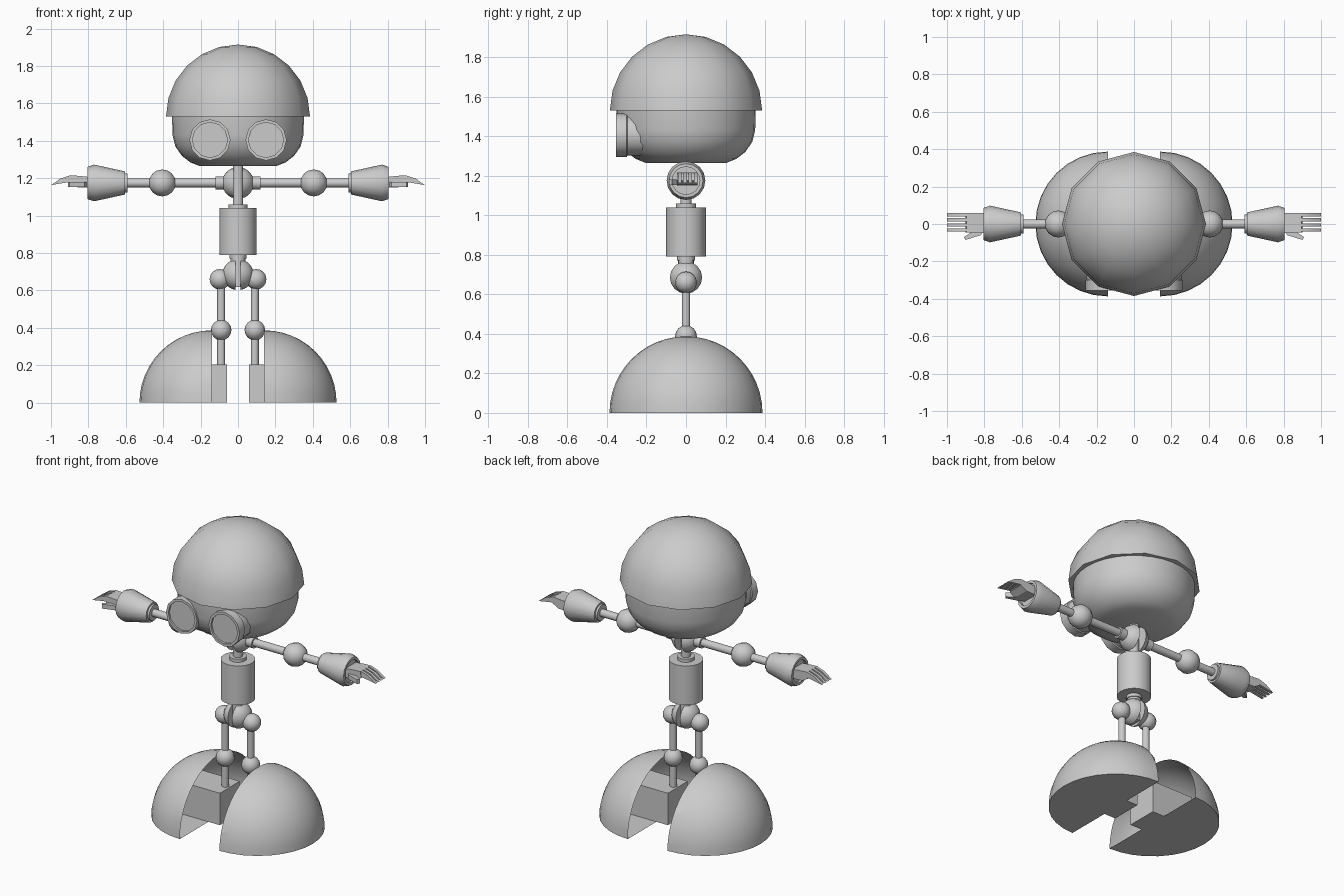
import bpy, bmesh, math
from mathutils import Vector

if "Cube" in bpy.data.objects:
    bpy.data.objects.remove(bpy.data.objects["Cube"])

grey = bpy.data.materials.new("light grey")
grey.diffuse_color = (0.6, 0.6, 0.6, 1)
grey.use_nodes = True
grey.node_tree.nodes["Principled BSDF"].inputs["Base Color"].default_value = grey.diffuse_color


def finish(bm, name, mirror=False, angle=35):
    bmesh.ops.recalc_face_normals(bm, faces=bm.faces)
    me = bpy.data.meshes.new(name)
    bm.to_mesh(me)
    bm.free()
    ob = bpy.data.objects.new(name, me)
    bpy.context.collection.objects.link(ob)
    me.materials.append(grey)
    if mirror:
        m = ob.modifiers.new("Mirror", "MIRROR")
        m.use_mirror_merge = False
    bpy.ops.object.select_all(action='DESELECT')
    ob.select_set(True)
    bpy.context.view_layer.objects.active = ob
    bpy.ops.object.shade_smooth_by_angle(angle=math.radians(angle))
    return ob


def lathe(name, profile, axis='Z', at=(0, 0, 0), segs=16, mirror=False, angle=35):
    """Spin (distance, radius) pairs around an axis."""
    bm = bmesh.new()
    at = Vector(at)

    def point(t, r, a):
        u, v = r * math.cos(a), r * math.sin(a)
        return at + Vector({'X': (t, u, v), 'Y': (u, t, v), 'Z': (u, v, t)}[axis])

    rings = []
    for t, r in profile:
        n = 1 if r < 1e-5 else segs
        rings.append([bm.verts.new(point(t, r, math.tau * i / segs)) for i in range(n)])
    for a, b in zip(rings, rings[1:]):
        for i in range(segs):
            j = (i + 1) % segs
            if len(a) == 1 and len(b) == 1:
                continue
            if len(a) == 1:
                bm.faces.new((a[0], b[i], b[j]))
            elif len(b) == 1:
                bm.faces.new((a[i], a[j], b[0]))
            else:
                bm.faces.new((a[i], a[j], b[j], b[i]))
    for ring in (rings[0], rings[-1]):
        if len(ring) > 1:
            bm.faces.new(ring)
    return finish(bm, name, mirror, angle)


def arc(radius, start, end, steps):
    """Profile of a ball between two latitudes in degrees."""
    out = []
    for i in range(steps + 1):
        a = math.radians(start + (end - start) * i / steps)
        out.append((radius * math.sin(a), radius * math.cos(a)))
    return out


def rod(name, t0, t1, r, axis='Z', at=(0, 0, 0), mirror=False, segs=16):
    return lathe(name, [(t0, r), (t1, r)], axis, at, segs, mirror)


def prism(name, pts, lo, hi, axis='Y'):
    """Extrude an outline in xz (axis Y) or xy (axis Z)."""
    bm = bmesh.new()
    a, b = [[bm.verts.new((p, h, q) if axis == 'Y' else (p, q, h)) for p, q in pts]
            for h in (lo, hi)]
    bm.faces.new(a)
    bm.faces.new(b)
    for i in range(len(pts)):
        j = (i + 1) % len(pts)
        bm.faces.new((a[i], a[j], b[j], b[i]))
    return finish(bm, name, True, 25)


# Head: cap dome with a rim over a rounded jaw
lathe("head_cap", [(0, 0.345)] + arc(0.385, 0, 90, 6), at=(0, 0, 1.53), segs=12, angle=40)
lathe("head_jaw", [(1.265, 0.205), (1.285, 0.255), (1.32, 0.3), (1.37, 0.335),
                   (1.43, 0.35), (1.54, 0.353)], segs=32)
# Eyes: tubes with a slightly recessed lens
lathe("eye", [(-0.15, 0.1), (-0.295, 0.104), (-0.3, 0.11), (-0.355, 0.11),
              (-0.355, 0.094), (-0.343, 0.094)], 'Y', (0.15, 0, 1.405), 12, True)

# Neck, torso and waist
rod("neck", 1.05, 1.27, 0.028)
lathe("torso", [(0.77, 0.045), (0.79, 0.045), (0.79, 0.1), (1.04, 0.1),
                (1.04, 0.05), (1.06, 0.05)], segs=24)
rod("waist", 0.62, 0.78, 0.04)

# Split balls gripping the neck and waist rods
lathe("shoulder_clamp", arc(0.085, 16, 90, 6), 'X', (0, 0, 1.175), 16, True)
lathe("hip_clamp", arc(0.083, 10, 90, 6), 'X', (0, 0, 0.685), 16, True)

# Arms
rod("shoulder_collar", 0.07, 0.12, 0.035, 'X', (0, 0, 1.175), True)
rod("arm_rod", 0.08, 0.61, 0.024, 'X', (0, 0, 1.175), True)
lathe("elbow", arc(0.072, -90, 90, 8), 'X', (0.405, 0, 1.175), 12, True)
lathe("forearm", [(0.592, 0.05), (0.605, 0.05), (0.605, 0.062), (0.77, 0.098),
                  (0.805, 0.086), (0.805, 0.07), (0.79, 0.07)], 'X', (0, 0, 1.175), 16, True)

# Hands: palm, four fingers and a thumb
prism("palm", [(0.78, 1.15), (0.78, 1.205), (0.85, 1.213), (0.895, 1.215),
               (0.9, 1.175), (0.86, 1.152)], -0.045, 0.058)
for i in range(4):
    y = -0.032 + i * 0.027
    prism("finger", [(0.86, 1.17), (0.86, 1.213), (0.9, 1.215), (0.95, 1.198),
                     (1.0, 1.163), (0.95, 1.172), (0.9, 1.18)], y - 0.009, y + 0.009)
prism("thumb", [(0.8, -0.03), (0.82, -0.06), (0.9, -0.085), (0.91, -0.07),
                (0.87, -0.045), (0.86, -0.03)], 1.152, 1.18, 'Z')

# Legs
lathe("hip_ball", arc(0.055, -90, 90, 8), 'X', (0.097, 0, 0.66), 16, True)
lathe("knee_ball", arc(0.055, -90, 90, 8), 'Z', (0.09, 0, 0.388), 16, True)
rod("leg_rod", 0.19, 0.66, 0.021, at=(0.09, 0, 0), mirror=True)

# Foot blocks sitting inside the shells
prism("foot_block", [(0.058, 0.001), (0.35, 0.001), (0.35, 0.205), (0.058, 0.205)], -0.1, 0.1)

# Foot shells: quarter balls with a floor, open on the inner side
bm = bmesh.new()
bmesh.ops.create_uvsphere(bm, u_segments=32, v_segments=24, radius=0.387)
cut = bmesh.ops.bisect_plane(bm, geom=bm.verts[:] + bm.edges[:] + bm.faces[:],
                             plane_co=(0, 0, 0), plane_no=(0, 0, -1), clear_outer=True)
bmesh.ops.holes_fill(bm, edges=[e for e in bm.edges if e.is_boundary], sides=0)
bmesh.ops.bisect_plane(bm, geom=bm.verts[:] + bm.edges[:] + bm.faces[:],
                       plane_co=(0, 0, 0), plane_no=(-1, 0, 0), clear_outer=True)
bmesh.ops.translate(bm, verts=bm.verts, vec=(0.14, 0, 0))
finish(bm, "foot_shell", True)
